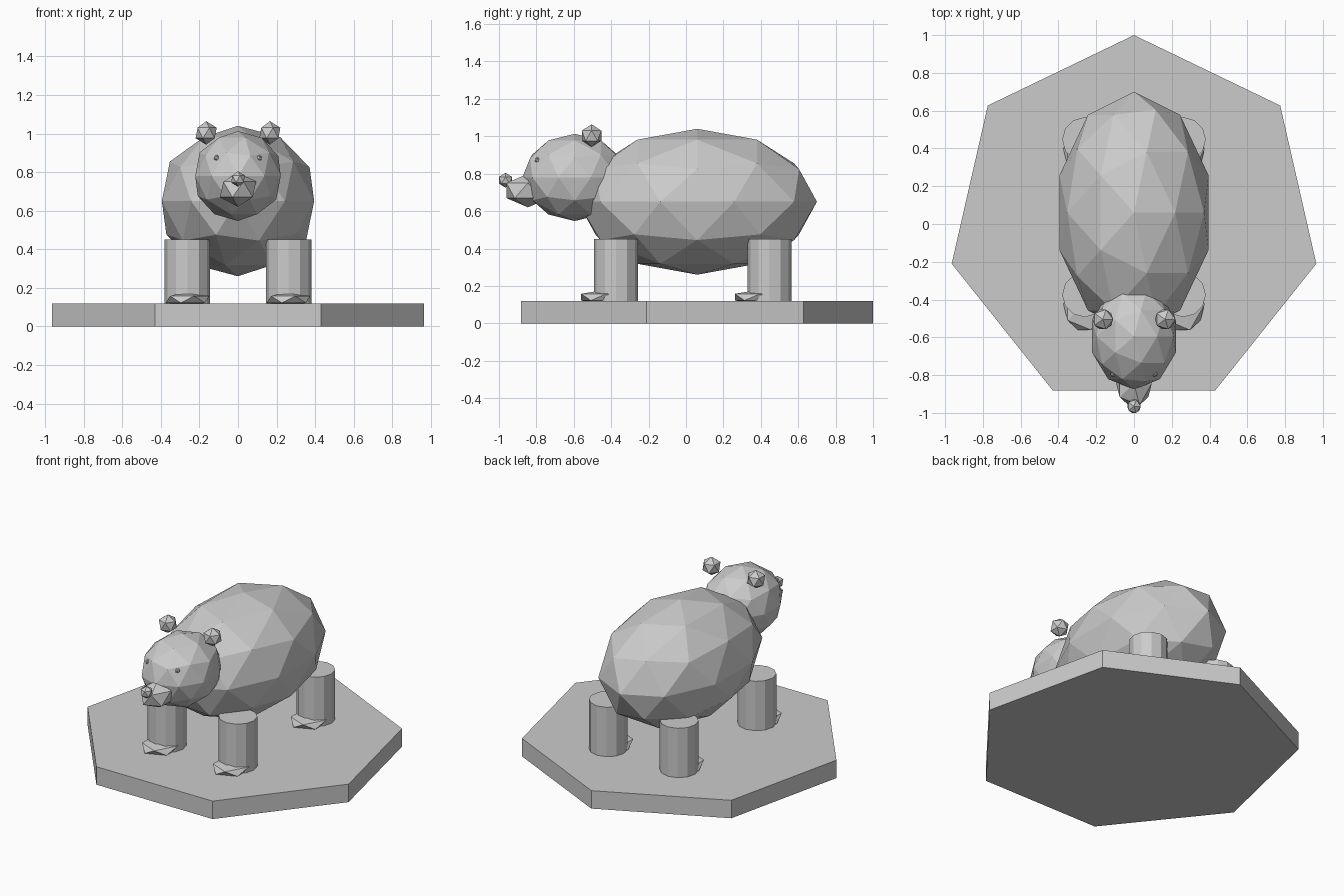
import bpy
from math import pi

cube = bpy.data.objects.get("Cube")
if cube:
    bpy.data.objects.remove(cube, do_unlink=True)

grey = bpy.data.materials.new("plain grey")
grey.use_nodes = True
colour = (0.6, 0.6, 0.6, 1)
grey.diffuse_color = colour
grey.node_tree.nodes["Principled BSDF"].inputs["Base Color"].default_value = colour


def finish(name):
    obj = bpy.context.object
    obj.name = name
    obj.data.materials.append(grey)
    return obj


def ball(name, location, scale, detail=1):
    """Faceted ellipsoid."""
    bpy.ops.mesh.primitive_ico_sphere_add(subdivisions=detail, radius=1, location=location)
    finish(name).scale = scale


def column(name, location, radius, depth, sides):
    """Upright prism standing on the given location."""
    x, y, z = location
    bpy.ops.mesh.primitive_cylinder_add(vertices=sides, radius=radius, depth=depth,
                                        location=(x, y, z + depth / 2))
    return finish(name)


# Seven-sided base
BASE_TOP = 0.12
column("base", (0, 0.01, 0), 0.99, BASE_TOP, 7)

# Body and head
ball("body", (0, 0.06, 0.65), (0.415, 0.64, 0.39), 2)
ball("head", (0, -0.595, 0.78), (0.233, 0.28, 0.233), 2)
ball("snout", (0, -0.845, 0.71), (0.105, 0.135, 0.09))
ball("nose", (0, -0.965, 0.765), (0.04, 0.041, 0.04))

# Paired parts
for side, s in (("left", 1), ("right", -1)):
    ball(side + "_ear", (s * 0.165, -0.505, 1.003), (0.061,) * 3)
    ball(side + "_eye", (s * 0.11, -0.795, 0.873), (0.016,) * 3)
    for end, y in (("front", -0.375), ("back", 0.447)):
        column(f"{end}_{side}_leg", (s * 0.262, y, BASE_TOP), 0.118, 0.33, 12)
        ball(f"{end}_{side}_foot", (s * 0.262, y - 0.05, 0.14), (0.125, 0.16, 0.04))
